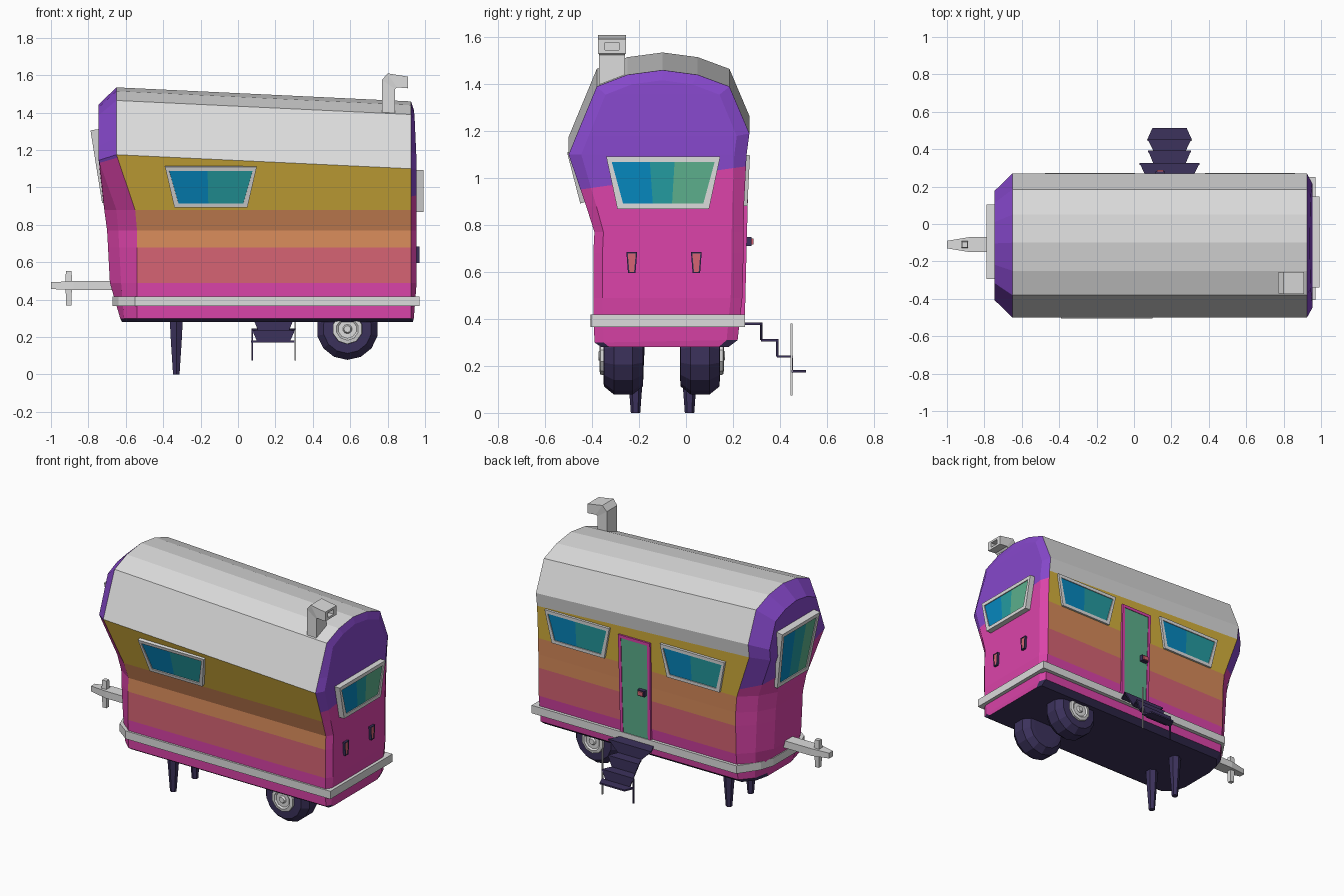
import bpy, bmesh, math
from mathutils import Vector

if "Cube" in bpy.data.objects:
    bpy.data.objects.remove(bpy.data.objects["Cube"])

def lin(c):
    c /= 255
    return c / 12.92 if c <= 0.04045 else ((c + 0.055) / 1.055) ** 2.4

MATS = {}
for name, rgb in dict(silver=(220, 220, 220), purple=(134, 72, 203), magenta=(220, 68, 170),
                      gold=(212, 176, 60), orange=(214, 138, 90), coral=(214, 100, 116),
                      navy=(60, 50, 92), blue=(6, 135, 190), teal=(36, 155, 160),
                      green=(92, 175, 140)).items():
    m = bpy.data.materials.new(name)
    m.diffuse_color = (*[lin(c) for c in rgb], 1)
    m.use_nodes = True
    m.node_tree.nodes["Principled BSDF"].inputs["Base Color"].default_value = m.diffuse_color
    MATS[name] = m
KEYS = list(MATS)

def finish(name, bm, mats):
    bmesh.ops.recalc_face_normals(bm, faces=bm.faces)
    me = bpy.data.meshes.new(name)
    bm.to_mesh(me)
    bm.free()
    for k in mats:
        me.materials.append(MATS[k])
    ob = bpy.data.objects.new(name, me)
    bpy.context.collection.objects.link(ob)
    return ob

def loft(name, rings, mat):
    """Skin a list of equal-length closed rings and cap both ends."""
    bm = bmesh.new()
    vs = [[bm.verts.new(p) for p in r] for r in rings]
    n = len(rings[0])
    for a, b in zip(vs, vs[1:]):
        for i in range(n):
            j = (i + 1) % n
            bm.faces.new((a[i], a[j], b[j], b[i]))
    bm.faces.new(vs[0])
    bm.faces.new(vs[-1])
    return finish(name, bm, [mat])

def box(name, x0, x1, y0, y1, z0, z1, mat):
    return loft(name, [[(x0, y0, z), (x1, y0, z), (x1, y1, z), (x0, y1, z)] for z in (z0, z1)], mat)

# ---- shell: paired left/right profile points, bottom to top (rear end) ----
L = [(-.36, .28), (-.39, .30), (-.395, .49), (-.395, .68), (-.39, .77), (-.425, .88),
     (-.5, 1.10), (-.463, 1.19), (-.38, 1.39), (-.25, 1.44), (-.1, 1.46)]
R = [(.18, .28), (.22, .31), (.24, .49), (.245, .68), (.245, .77), (.247, .88),
     (.258, 1.10), (.27, 1.19), (.185, 1.39), (.05, 1.44), (-.1, 1.46)]
N, CY = len(L), -.115
BAND = ['navy', 'magenta', 'coral', 'orange', 'orange', 'gold'] + ['silver'] * 5

def ring(xs, k=1.0, lift=0.0, z0=1.0, drop=0.0):
    out = []
    for i, pts in [(i, L) for i in range(N)] + [(i, R) for i in reversed(range(N))]:
        y, z = pts[i]
        z += lift if i >= 6 else 0
        z -= drop * max(0, z - z0)
        out.append((xs[i], CY + (y - CY) * k, z))
    return out

nose1 = ring([-.54] * 5 + [-.55] + [-.65] * 5, 1, .075)
nose2 = ring([-.60, -.61, -.625, -.635, -.64, -.65] + [-.745] * 5, .76, .075, 1, .17)
nose3 = ring([-.62, -.63, -.685, -.695, -.70, -.715] + [-.745] * 5, .45, .075, 1, .17)
tail1 = ring([.925] * N)
tail2 = ring([.935, .94] + [.955] * 5 + [.953, .945, .942, .94], .86, 0, 1.1, .12)

bm = bmesh.new()
rows = [[bm.verts.new(p) for p in r] for r in (nose3, nose2, nose1, tail1, tail2)]
M = 2 * N
nose_faces, tail_faces = [], []
for s, (a, b) in enumerate(zip(rows, rows[1:])):
    for i in range(M):
        j = (i + 1) % M
        f = bm.faces.new((a[i], a[j], b[j], b[i]))
        lev = min(min(i, M - 1 - i), min(j, M - 1 - j))
        under = i == M - 1
        col = 'navy' if under or lev == 0 else BAND[lev]
        f.material_index = KEYS.index(col)
        if s != 2 and col != 'navy':
            (nose_faces if s < 2 else tail_faces).append(f)
for r, group in ((rows[0], nose_faces), (rows[-1], tail_faces)):
    for i in range(N - 1):
        group.append(bm.faces.new((r[i], r[i + 1], r[M - 2 - i], r[M - 1 - i])))
# ends split into purple over magenta along a slanted line
for group, y0, z0, sl in ((nose_faces, -.5, 1.16, -.3), (tail_faces, -.46, .95, .14)):
    co, no = Vector((0, y0, z0)), Vector((0, -sl, 1))
    geom = set(group)
    for f in group:
        geom.update(f.edges)
        geom.update(f.verts)
    res = bmesh.ops.bisect_plane(bm, geom=list(geom), plane_co=co, plane_no=no)
    for f in {g for g in res['geom'] if isinstance(g, bmesh.types.BMFace)} | {f for f in group if f.is_valid}:
        up = (f.calc_center_median() - co).dot(no) > 0
        f.material_index = KEYS.index('purple' if up else 'magenta')
bmesh.ops.remove_doubles(bm, verts=bm.verts, dist=.0005)
finish('caravan_shell', bm, KEYS)

# ---- windows, door and lights: trapezoid frame with coloured panes ----
def window(name, c, u, v, top, bot, h, b, t, panes, frame='silver', depth=.006):
    c, u, v = Vector(c), Vector(u).normalized(), Vector(v).normalized()
    n = u.cross(v)
    def quad(i, d):
        return [c + u * x + v * y + n * d for x, y in
                ((-bot + i, -h + i), (bot - i, -h + i), (top - i, h - i), (-top + i, h - i))]
    bm = bmesh.new()
    vs = [[bm.verts.new(p) for p in quad(i, d)] for i, d in ((0, -.02), (0, t), (b, t), (b, -.02))]
    for a, q in zip(vs, vs[1:]):
        for i in range(4):
            j = (i + 1) % 4
            bm.faces.new((a[i], a[j], q[j], q[i]))
    finish(name + '_frame', bm, [frame])
    q = quad(b, t - depth)
    bm, s0 = bmesh.new(), 0
    for k, (col, s1) in enumerate(panes):
        pts = [q[0].lerp(q[1], s0), q[0].lerp(q[1], s1), q[3].lerp(q[2], s1), q[3].lerp(q[2], s0)]
        fr = [bm.verts.new(p) for p in pts]
        bk = [bm.verts.new(p - n * .008) for p in pts]
        bm.faces.new(fr).material_index = k
        bm.faces.new(bk[::-1]).material_index = k
        for i in range(4):
            bm.faces.new((fr[i], bk[i], bk[i - 3], fr[i - 3])).material_index = k
        s0 = s1
    finish(name + '_pane', bm, [p[0] for p in panes])

two = [('blue', .46), ('teal', 1)]
window('front_window', (-.145, -.462, 1.005), (1, 0, 0), (0, -.25, .968), .245, .195, .112, .022, .017, two)
for k, x in enumerate((.62, -.235)):
    window(f'back_window_{k}', (x, .253, .99), (-1, 0, 0), (0, .05, 1), .24, .195, .108, .022, .014, two)
window('rear_window', (.955, -.097, .98), (0, 1, 0), (0, 0, 1), .243, .195, .112, .024, .038,
       [('blue', .37), ('teal', .61), ('green', 1)])
window('nose_window', (-.728, -.095, 1.115), (0, -1, 0), (-.16, 0, 1), .2, .165, .197, .026, .03,
       [('blue', .37), ('teal', .7), ('green', 1)])
window('door', (.2, .248, .735), (-1, 0, 0), (0, .025, 1), .118, .112, .34, .02, .011, [('green', 1)], 'magenta', .004)
for k, y in enumerate((-.231, .044)):
    window(f'tail_light_{k}', (.955, y, .64), (0, 1, 0), (0, 0, 1), .023, .016, .045, .006, .016,
           [('coral', 1)], 'navy', .003)
box('door_handle', .115, .165, .25, .28, .71, .75, 'navy')
box('door_handle_tip', .122, .158, .28, .288, .717, .743, 'coral')

# ---- belt bumper ----
plan = [(.97, -.405), (.97, .252), (-.55, .252), (-.64, .12), (-.67, .03), (-.67, -.26), (-.64, -.34), (-.55, -.407)]
loft('bumper', [[(x, y, z) for x, y in plan] for z in (.365, .418)], 'silver')

# ---- wheels ----
def disc(x, y, z, r, n):
    return [(x + r * math.cos(2 * math.pi * (i + .5) / n), y, z + r * math.sin(2 * math.pi * (i + .5) / n)) for i in range(n)]
for side, yc in ((-1, -.267), (1, .06)):
    prof = [(-.085, .10), (-.083, .13), (-.04, .165), (.04, .165), (.083, .13), (.085, .075), (.07, .07)]
    loft(f'tyre_{side}', [disc(.585, yc + side * o, .243, r, 14) for o, r in prof], 'navy')
    loft(f'hub_{side}', [disc(.585, yc + side * o, .243, r, 10) for o, r in
                         ((.05, .085), (.098, .08), (.102, .06), (.094, .05), (.094, .025), (.106, .018))], 'silver')

# ---- support legs ----
for k, yc in enumerate((-.215, .015)):
    loft(f'support_leg_{k}', [disc(-.33, 0, 0, r, 6) and
                              [(x, yc + w * 1.0, z) for x, _, w in disc(-.33, 0, 0, r, 6)]
                              for z, r in ((.3, .04), (.2, .035), (0, .02))], 'navy')

# ---- tow hitch ----
loft('tow_bar', [[(x, -.11 - w, .475 - h), (x, -.11 + w, .475 - h), (x, -.11 + w, .475 + h), (x, -.11 - w, .475 + h)]
                 for x, w, h in ((-1, .02, .018), (-.88, .04, .024), (-.64, .04, .024))], 'silver')
loft('tow_jack', [[(-.905 - r, -.11 - r, z), (-.905 + r, -.11 - r, z), (-.905 + r, -.11 + r, z), (-.905 - r, -.11 + r, z)]
                  for z, r in ((.37, .014), (.5, .018), (.553, .015))], 'silver')

# ---- chimney with open mouth ----
segs = [(.84, 1.38, .77, 1.38, 0), (.84, 1.525, .77, 1.575, 0), (.85, 1.535, .80, 1.61, -.004),
        (.91, 1.53, .91, 1.592, -.004), (.91, 1.545, .91, 1.578, .025), (.875, 1.545, .875, 1.578, .025)]
loft('chimney', [[(a, -.37 + i, b), (c, -.37 + i, d), (c, -.26 - i, d), (a, -.26 - i, b)]
                 for a, b, c, d, i in segs], 'silver')

# ---- folding steps ----
for k, (y0, y1, z, w0, w1) in enumerate(((.22, .325, .385, .11, .16), (.32, .393, .315, .085, .115),
                                         (.388, .455, .245, .085, .118), (.45, .512, .182, .12, .092))):
    loft(f'step_{k}', [[(.19 - w0, y0, h), (.19 + w0, y0, h), (.19 + w1, y1, h), (.19 - w1, y1, h)]
                       for h in (z - .01, z)], 'navy')
    if k < 3:
        loft(f'riser_{k}', [[(.19 - w, y1 - .01, h), (.19 + w, y1 - .01, h), (.19 + w, y1, h), (.19 - w, y1, h)]
                            for h, w in ((z - .075, .085), (z, w1))], 'navy')
box('step_post', .071, .079, .446, .454, .075, .24, 'navy')
box('step_rail', .301, .309, .446, .454, .075, .38, 'silver')
